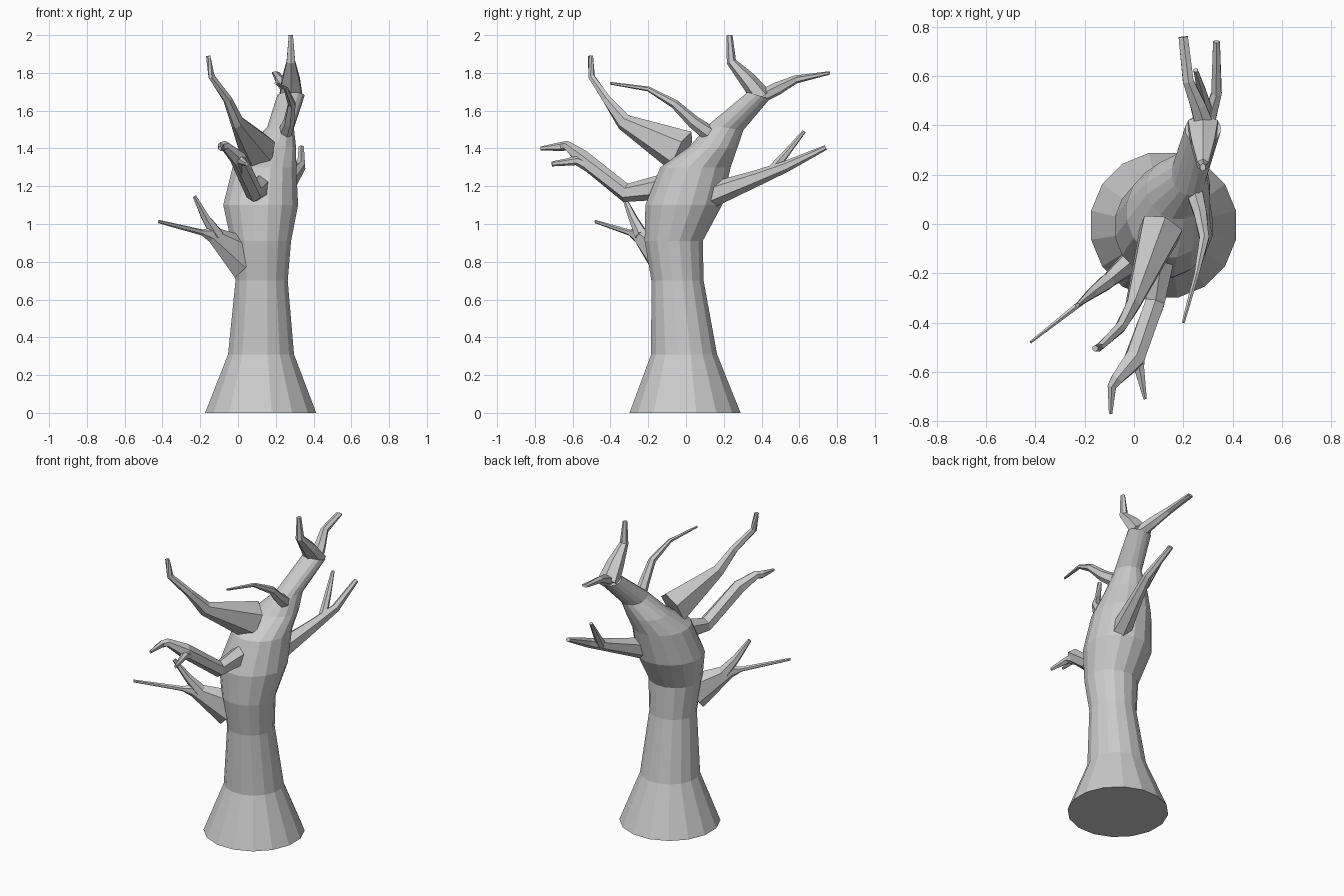
import bpy, bmesh, math
from mathutils import Vector


def skin(name, rings):
    """Bridge a list of vertex rings into a closed flat-shaded tube."""
    bm = bmesh.new()
    vs = [[bm.verts.new(p) for p in r] for r in rings]
    n = len(vs[0])
    for a, b in zip(vs, vs[1:]):
        for i in range(n):
            j = (i + 1) % n
            bm.faces.new((a[i], a[j], b[j], b[i]))
    bm.faces.new(vs[0][::-1])
    bm.faces.new(vs[-1])
    bmesh.ops.recalc_face_normals(bm, faces=bm.faces)
    me = bpy.data.meshes.new(name)
    bm.to_mesh(me)
    bm.free()
    ob = bpy.data.objects.new(name, me)
    bpy.context.collection.objects.link(ob)
    return ob


def trunk_ring(cx, cy, cz, rx, ry, slope=0.0, n=16):
    """Near-horizontal ring; slope lifts the front side."""
    out = []
    for i in range(n):
        a = 2 * math.pi * (i + 0.5) / n
        dy = ry * math.sin(a)
        out.append((cx + rx * math.cos(a), cy + dy, cz - slope * dy))
    return out


def branch(name, pts, n=6):
    """Tapering limb through points (x, y, z, half width, half height)."""
    ps = [Vector(p[:3]) for p in pts]
    rings = []
    for i, p in enumerate(ps):
        t = Vector((0, 0, 0))
        if i > 0:
            t += (p - ps[i - 1]).normalized()
        if i < len(ps) - 1:
            t += (ps[i + 1] - p).normalized()
        t.normalize()
        ref = Vector((0, 0, 1)) if abs(t.z) < 0.95 else Vector((0, 1, 0))
        # keep the frame continuous when the limb turns vertical
        side = t.cross(ref).normalized()
        if i and side.dot(last) < 0:
            side = -side
        last = side
        up = side.cross(t)
        if i and up.dot(last_up) < 0:
            up = -up
        last_up = up
        w, h = pts[i][3:]
        rings.append([p + side * w * math.cos(2 * math.pi * k / n + math.pi / n)
                      + up * h * math.sin(2 * math.pi * k / n + math.pi / n) for k in range(n)])
    return skin(name, rings)


# Trunk: flared foot, waist, swelling, then leaning upper limb
skin("trunk", [trunk_ring(*r) for r in (
    (.12, -.005, 0, .30, .30),
    (.122, -.01, .31, .178, .178),
    (.125, -.045, .70, .141, .141),
    (.122, -.065, .91, .162, .157),
    (.12, -.012, 1.10, .202, .207),
    (.14, .05, 1.30, .172, .19),
    (.18, .145, 1.405, .13, .128, .05),
    (.225, .21, 1.51, .072, .095, .15),
    (.28, .385, 1.68, .073, .06, .3),
)])

# Crown limbs at the top
branch("top_limb", [(.28, .40, 1.67, .07, .055), (.28, .33, 1.76, .055, .045),
                    (.28, .24, 1.86, .026, .026), (.28, .23, 2.0, .013, .016)])
branch("rear_top_branch", [(.29, .39, 1.67, .045, .035), (.26, .48, 1.715, .035, .035),
                           (.22, .58, 1.765, .025, .022), (.2, .76, 1.80, .022, .009)])
# Thin forward branch from the upper limb
branch("upper_front_branch", [(.24, .15, 1.46, .04, .045), (.27, .04, 1.54, .03, .035),
                              (.285, -.06, 1.635, .022, .024), (.255, -.2, 1.715, .012, .013),
                              (.2, -.40, 1.745, .007, .007)])
# Broad fan-shaped branch
branch("fan_branch", [(.11, -.02, 1.38, .095, .12), (-.005, -.33, 1.54, .032, .045),
                      (-.055, -.42, 1.66, .024, .026), (-.14, -.50, 1.78, .017, .02),
                      (-.158, -.505, 1.89, .013, .013)])
# Forked front branch
branch("front_branch", [(.12, -.1, 1.20, .06, .07), (.085, -.32, 1.165, .045, .05),
                        (.0, -.55, 1.35, .045, .045), (-.07, -.63, 1.415, .028, .026),
                        (-.09, -.66, 1.41, .02, .024), (-.095, -.77, 1.40, .008, .01)])
branch("front_twig", [(.02, -.50, 1.30, .032, .035), (.02, -.58, 1.335, .024, .024),
                      (.045, -.71, 1.318, .008, .013)])
# Left branch with upward twig
branch("left_branch", [(.03, -.12, .82, .06, .12), (-.14, -.26, .945, .025, .042),
                       (-.19, -.30, .955, .014, .016), (-.42, -.48, 1.013, .006, .009)])
branch("left_twig", [(-.11, -.235, .94, .035, .04), (-.17, -.28, 1.03, .024, .024),
                     (-.23, -.33, 1.145, .009, .012)])
# Rear branch with upward twig
branch("rear_branch", [(.2, .10, 1.14, .065, .07), (.29, .38, 1.245, .036, .042),
                       (.335, .53, 1.305, .024, .03), (.335, .74, 1.405, .016, .013)])
branch("rear_twig", [(.3, .45, 1.275, .026, .03), (.275, .54, 1.385, .02, .018),
                     (.25, .625, 1.49, .01, .01)])
